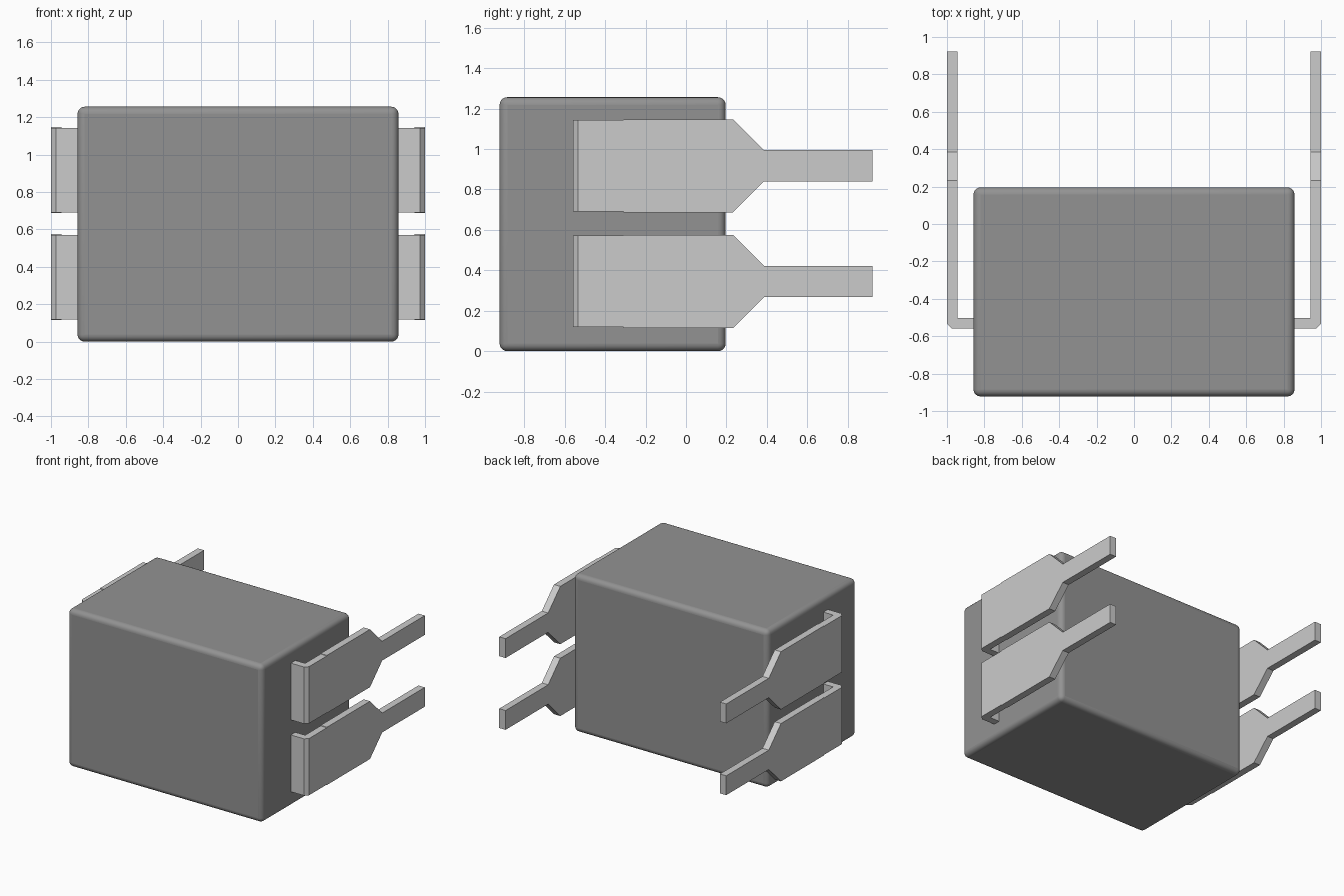
import bpy, bmesh

if "Cube" in bpy.data.objects:
    bpy.data.objects.remove(bpy.data.objects["Cube"])


def make_object(name, bm):
    bmesh.ops.recalc_face_normals(bm, faces=bm.faces)
    mesh = bpy.data.meshes.new(name)
    bm.to_mesh(mesh)
    bm.free()
    obj = bpy.data.objects.new(name, mesh)
    bpy.context.collection.objects.link(obj)
    return obj


# Body: dark box with small rounded edges
bm = bmesh.new()
bmesh.ops.create_cube(bm, size=1)
bmesh.ops.scale(bm, vec=(1.716, 1.118, 1.256), verts=bm.verts)
bmesh.ops.translate(bm, vec=(0, -0.363, 0.628), verts=bm.verts)
body = make_object("body", bm)
bevel = body.modifiers.new("rounded_edges", "BEVEL")
bevel.width = 0.038
bevel.segments = 5
dark = bpy.data.materials.new("dark_grey")
dark.diffuse_color = (0.29, 0.29, 0.29, 1)
dark.use_nodes = True
dark.node_tree.nodes["Principled BSDF"].inputs["Base Color"].default_value = dark.diffuse_color
body.data.materials.append(dark)
bpy.context.view_layer.objects.active = body
body.select_set(True)
bpy.ops.object.shade_smooth_by_angle(angle=0.6)

# Pin cross-sections along the bent strip: inner x, inner y, outer x, outer y, half height
SECTIONS = [
    (0.820, -0.503, 0.820, -0.560, 0.226),
    (0.944, -0.503, 0.974, -0.560, 0.226),
    (0.944, -0.503, 1.000, -0.534, 0.226),
    (0.944, -0.310, 1.000, -0.310, 0.226),
    (0.944, -0.309, 1.000, -0.309, 0.230),
    (0.944, 0.233, 1.000, 0.233, 0.230),
    (0.944, 0.386, 1.000, 0.386, 0.077),
    (0.944, 0.922, 1.000, 0.922, 0.077),
]


def make_pin(name, side, z):
    bm = bmesh.new()
    rings = []
    for ix, iy, ox, oy, h in SECTIONS:
        rings.append([bm.verts.new(p) for p in (
            (side * ix, iy, z - h), (side * ox, oy, z - h),
            (side * ox, oy, z + h), (side * ix, iy, z + h))])
    for a, b in zip(rings, rings[1:]):
        for i in range(4):
            j = (i + 1) % 4
            bm.faces.new((a[i], a[j], b[j], b[i]))
    bm.faces.new(rings[0])
    bm.faces.new(rings[-1])
    bmesh.ops.remove_doubles(bm, verts=bm.verts, dist=0.0002)
    return make_object(name, bm)


# Two pins on each side
for side, side_name in ((-1, "left"), (1, "right")):
    for z, level in ((0.345, "lower"), (0.917, "upper")):
        make_pin(f"{side_name}_{level}_pin", side, z)
